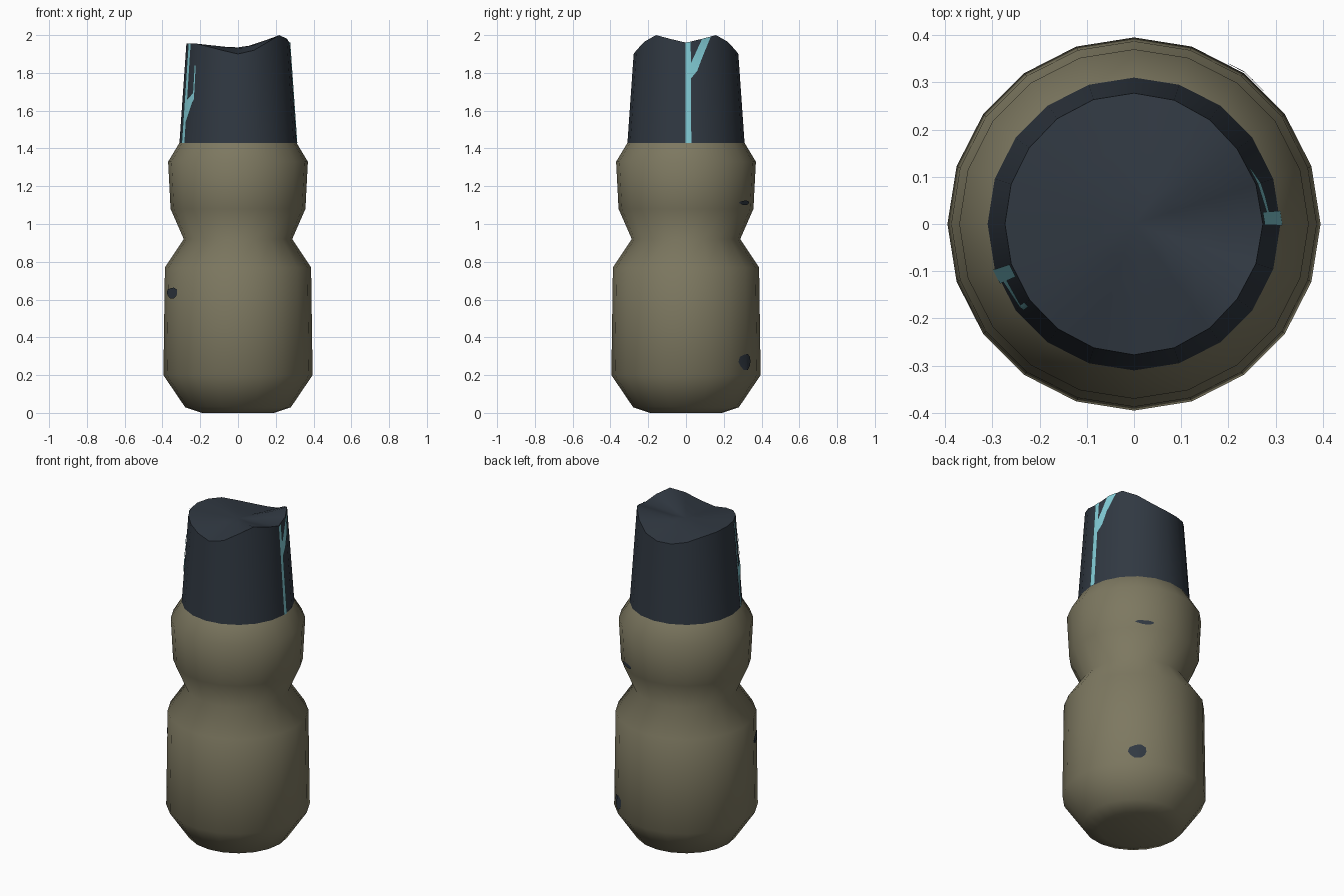
import bpy, bmesh, math

if "Cube" in bpy.data.objects:
    bpy.data.objects.remove(bpy.data.objects["Cube"])

SIDES = 20
STEP = 360 / SIDES

# (radius, height) profile of the bottle body
BODY = [(0.19, 0.0), (0.28, 0.03), (0.395, 0.2), (0.387, 0.77), (0.287, 0.92),
        (0.357, 1.08), (0.37, 1.33), (0.31, 1.43)]
# wavy rim height of the cap, one value per side, starting at +x
RIM = [1.96, 1.98, 2.0, 1.965, 1.92, 1.90, 1.90, 1.915, 1.94, 1.95,
       1.955, 1.955, 1.955, 1.94, 1.92, 1.90, 1.92, 1.965, 2.0, 1.98]


def material(name, col):
    m = bpy.data.materials.new(name)
    m.diffuse_color = (*col, 1)
    m.use_nodes = True
    m.node_tree.nodes["Principled BSDF"].inputs["Base Color"].default_value = m.diffuse_color
    return m


olive = material("olive", (0.205, 0.188, 0.118))
navy = material("dark slate", (0.03, 0.04, 0.054))
cyan = material("pale cyan", (0.224, 0.604, 0.672))


def finish(bm, name, mat, angle=70):
    me = bpy.data.meshes.new(name)
    bm.to_mesh(me)
    bm.free()
    ob = bpy.data.objects.new(name, me)
    bpy.context.collection.objects.link(ob)
    me.materials.append(mat)
    bpy.ops.object.select_all(action='DESELECT')
    ob.select_set(True)
    bpy.context.view_layer.objects.active = ob
    bpy.ops.object.shade_smooth_by_angle(angle=math.radians(angle))
    return ob


def polar(r, deg, z):
    a = math.radians(deg)
    return (r * math.cos(a), r * math.sin(a), z)


def ring(bm, r, z):
    return [bm.verts.new(polar(r(i), i * STEP, z(i))) for i in range(SIDES)]


def bridge(bm, lo, hi):
    for i in range(SIDES):
        j = (i + 1) % SIDES
        bm.faces.new((lo[i], lo[j], hi[j], hi[i]))


def cap_radius(z):
    return 0.31 - 0.07 * (z - 1.43)


def body_radius(z):
    for (r0, z0), (r1, z1) in zip(BODY, BODY[1:]):
        if z <= z1:
            return r0 + (r1 - r0) * (z - z0) / (z1 - z0)
    return BODY[-1][0]


def rim_height(deg):
    k = (deg % 360) / STEP
    i = int(k)
    return RIM[i % SIDES] + (RIM[(i + 1) % SIDES] - RIM[i % SIDES]) * (k - i)


# body
bm = bmesh.new()
rings = [ring(bm, lambda i, r=r: r, lambda i, z=z: z) for r, z in BODY]
for a, b in zip(rings, rings[1:]):
    bridge(bm, a, b)
bm.faces.new(rings[0][::-1])
finish(bm, "bottle_body", olive)

# cap with uneven, softly dented top
bm = bmesh.new()
low = ring(bm, lambda i: 0.31, lambda i: 1.43)
rim = ring(bm, lambda i: cap_radius(RIM[i]), lambda i: RIM[i])
bridge(bm, low, rim)
prev = rim
for r, t in ((0.23, 0.8), (0.16, 0.5), (0.08, 0.15)):
    nxt = ring(bm, lambda i: r, lambda i: 1.935 + (RIM[i] - 1.935) * t)
    bridge(bm, prev, nxt)
    prev = nxt
centre = bm.verts.new((0, 0, 1.935))
for i in range(SIDES):
    bm.faces.new((prev[i], prev[(i + 1) % SIDES], centre))
finish(bm, "cap", navy, 60)


def decal(name, polys, mat, radius, clip=False):
    """Thin plates given as convex (angle, height) outlines, laid on the facets."""
    bm = bmesh.new()
    for p in polys:
        bm.faces.new([bm.verts.new((a, z, 0)) for a, z in p])
    for k in range(SIDES):
        bmesh.ops.bisect_plane(bm, geom=bm.verts[:] + bm.edges[:] + bm.faces[:],
                               plane_co=(k * STEP, 0, 0), plane_no=(1, 0, 0))
    for v in bm.verts:
        a, z = v.co.x, v.co.y
        if clip:
            z = min(z, rim_height(a))
        flat = math.cos(math.radians(STEP / 2)) / math.cos(math.radians(a % STEP - STEP / 2))
        v.co = polar(radius(z) * flat + 0.004, a, z)
    finish(bm, name, mat, 30)


# forked stripes on the cap
decal("right_stripe", [
    [(-0.5, 1.43), (5.2, 1.43), (5.2, 2.0), (-0.5, 2.0)],
    [(5.2, 1.77), (12, 1.81), (29, 2.02), (20, 2.02), (5.2, 1.85)],
], cyan, cap_radius, True)
decal("left_stripe", [
    [(198, 1.43), (204, 1.43), (204, 2.0), (198, 2.0)],
    [(204, 1.54), (218, 1.66), (218, 1.7), (204, 1.66)],
    [(215.5, 1.69), (218, 1.7), (218, 1.84), (215.5, 1.84)],
], cyan, cap_radius, True)


# worn dark blotches on the body
def blob(name, deg, z, w, h, tilt):
    pts = []
    for i in range(10):
        t = math.tau * i / 10
        s = 1 if i % 3 else 0.88
        x = w * s * math.cos(t)
        pts.append((deg + x, z + h * s * math.sin(t) + tilt * x))
    decal(name, [pts], navy, body_radius)


blob("lower_blotch", 53, 0.27, 8, 0.045, 0.0)
blob("upper_blotch", 60, 1.112, 9, 0.013, 0.0)
blob("left_blotch", 206, 0.635, 10, 0.03, 0.0)
